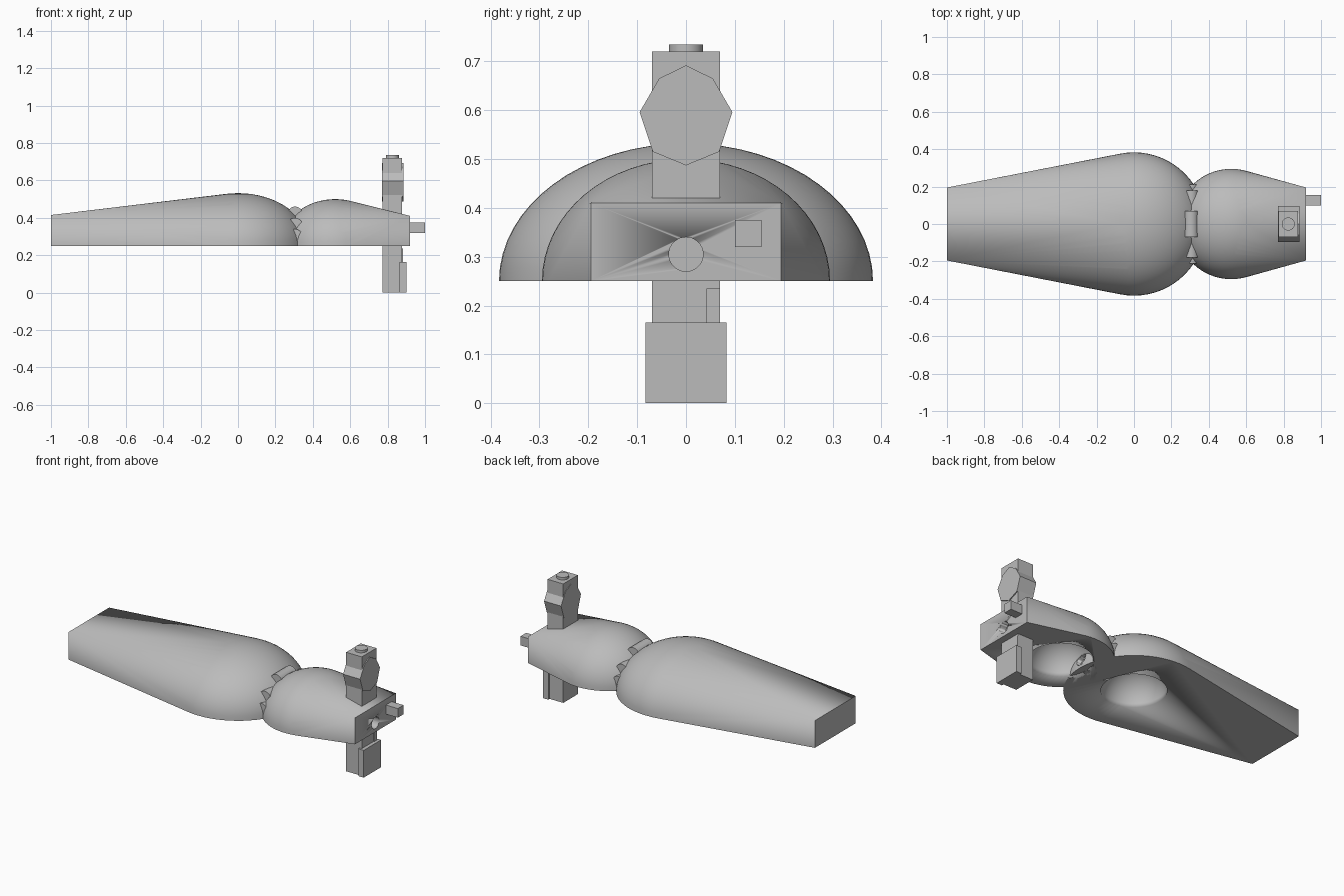
import bpy, bmesh, math
from mathutils import Vector

cube = bpy.data.objects.get("Cube")
if cube:
    bpy.data.objects.remove(cube, do_unlink=True)

grey = bpy.data.materials.new("plain_grey")
grey.use_nodes = True
COLOUR = (0.5, 0.5, 0.5, 1)
grey.diffuse_color = COLOUR
grey.node_tree.nodes["Principled BSDF"].inputs["Base Color"].default_value = COLOUR

BASE = 0.25      # underside height of both shells
POST_X = 0.825


def finish(name, bm):
    bmesh.ops.recalc_face_normals(bm, faces=bm.faces)
    mesh = bpy.data.meshes.new(name)
    bm.to_mesh(mesh)
    bm.free()
    obj = bpy.data.objects.new(name, mesh)
    bpy.context.collection.objects.link(obj)
    mesh.materials.append(grey)
    return obj


def box(name, x, y, z):
    bm = bmesh.new()
    bmesh.ops.create_cube(bm, size=1)
    for v in bm.verts:
        v.co = [lo + (c + 0.5) * (hi - lo) for c, (lo, hi) in zip(v.co, (x, y, z))]
    return finish(name, bm)


def cylinder(name, centre, radius, length, axis, sides=32):
    bm = bmesh.new()
    bmesh.ops.create_cone(bm, cap_ends=True, segments=sides, radius1=radius,
                          radius2=radius, depth=length)
    turn = Vector((0, 0, 1)).rotation_difference(Vector(axis))
    for v in bm.verts:
        v.co = turn @ v.co + Vector(centre)
    obj = finish(name, bm)
    smooth(obj)
    return obj


def smooth(obj, angle=30):
    bpy.ops.object.select_all(action='DESELECT')
    obj.select_set(True)
    bpy.context.view_layer.objects.active = obj
    bpy.ops.object.shade_smooth_by_angle(angle=math.radians(angle))


def cut(obj, cutter):
    mod = obj.modifiers.new("cut", 'BOOLEAN')
    mod.operation, mod.solver, mod.object = 'DIFFERENCE', 'EXACT', cutter
    cutter.hide_render = True
    cutter.hide_viewport = True
    cutter.display_type = 'WIRE'


def shell(name, cx, radius, height, end_x, end_z):
    """Half dome stretched in one skin to a rectangular end."""
    bm = bmesh.new()
    rings, segs = 16, 64
    for i in range(rings):
        lat = math.pi / 2 * i / rings
        for j in range(segs):
            a = 2 * math.pi * j / segs
            bm.verts.new((cx + radius * math.cos(lat) * math.cos(a),
                          radius * math.cos(lat) * math.sin(a),
                          BASE + height * math.sin(lat)))
    bm.verts.new((cx, 0, BASE + height))
    for y in (-0.195, 0.195):
        for z in (BASE, end_z):
            bm.verts.new((end_x, y, z))
    hull = bmesh.ops.convex_hull(bm, input=bm.verts)
    loose = [v for v in bm.verts if not v.link_faces]
    bmesh.ops.delete(bm, geom=loose, context='VERTS')
    obj = finish(name, bm)
    smooth(obj)
    # round hollow in the underside
    bm = bmesh.new()
    bmesh.ops.create_uvsphere(bm, u_segments=48, v_segments=24, radius=0.18)
    bmesh.ops.translate(bm, verts=bm.verts, vec=(cx, 0, BASE))
    hollow = finish(name + "_hollow_cutter", bm)
    smooth(hollow)
    cut(obj, hollow)
    return obj


# Two domed shells joined by a bore along the length
large_shell = shell("large_shell", 0, 0.383, 0.282, -1, 0.415)
small_shell = shell("small_shell", 0.52, 0.295, 0.25, 0.92, 0.41)
bore = cylinder("bore_cutter", (0.55, 0, 0.305), 0.035, 1.1, (1, 0, 0))
for part in (large_shell, small_shell):
    cut(part, bore)

# Stepped pins lying in the valley between the shells
for label, half, z in (("top", 0.07, 0.42), ("middle", 0.178, 0.36), ("low", 0.212, 0.3)):
    cylinder(label + "_joint_pin", (0.305, 0, z), 0.04, 2 * half, (0, 1, 0))

# Upright post above and below the small shell
box("post", (0.773, 0.878), (-0.07, 0.07), (0.0, 0.72))
box("foot_plate", (0.864, 0.9), (-0.083, 0.083), (0, 0.165))
box("post_tab", (0.87, 0.882), (0.042, 0.07), (0.165, 0.235))
cylinder("post_button", (POST_X, 0, 0.72), 0.035, 0.03, (0, 0, 1))

# Faceted wheel on the post
right_half = ((0, 0.692), (0.055, 0.665), (0.095, 0.596), (0.068, 0.515), (0, 0.487))
outline = list(right_half) + [(-y, z) for y, z in right_half[-2:0:-1]]
bm = bmesh.new()
face = bm.faces.new([bm.verts.new((0.77, y, z)) for y, z in outline])
ext = bmesh.ops.extrude_face_region(bm, geom=[face])
bmesh.ops.translate(bm, vec=(0.114, 0, 0),
                    verts=[g for g in ext["geom"] if isinstance(g, bmesh.types.BMVert)])
finish("wheel", bm)

# Square peg on the end face
box("end_peg", (0.9, 1.0), (0.1, 0.155), (0.32, 0.375))
